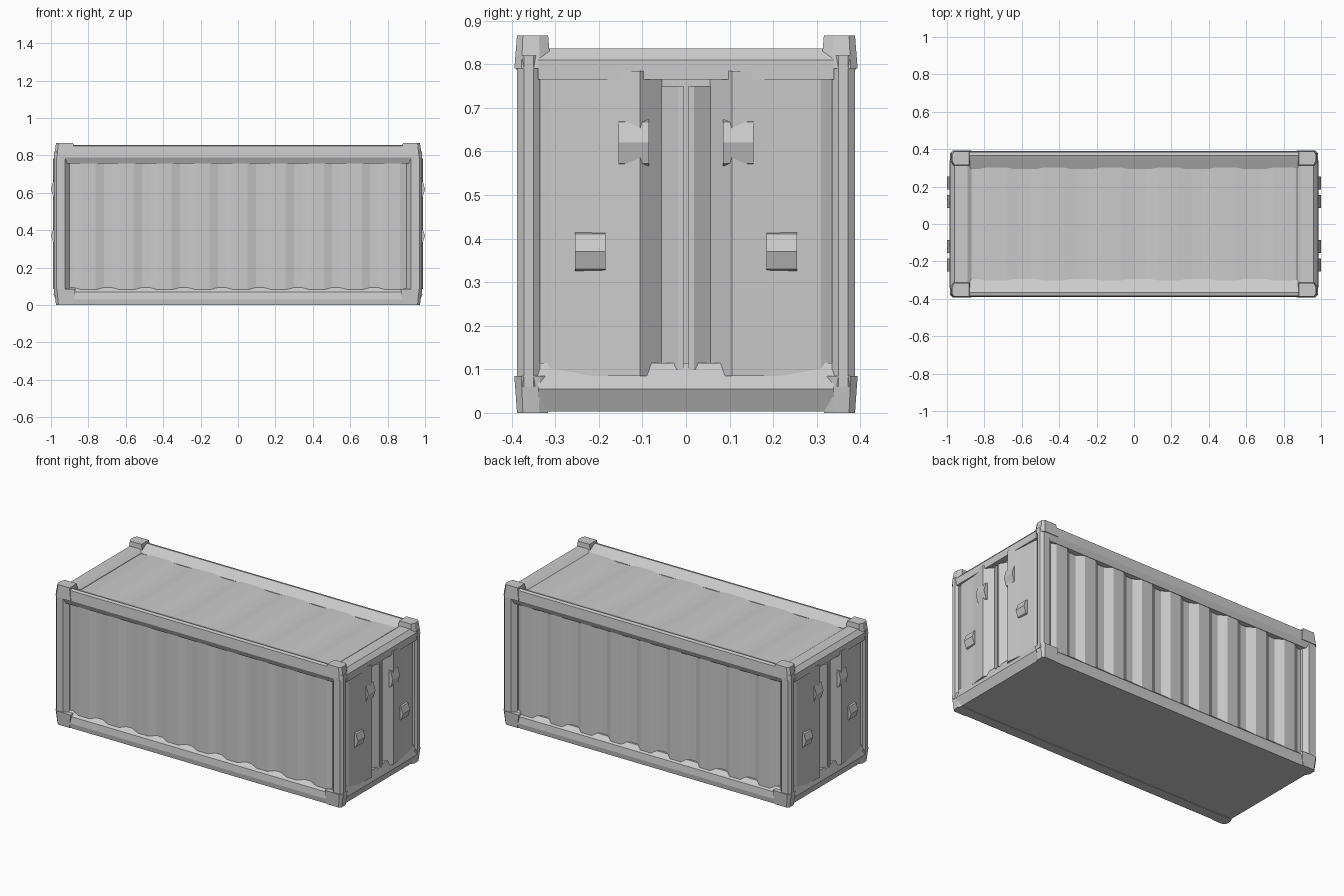
import bpy, bmesh
from mathutils import Vector

if "Cube" in bpy.data.objects:
    bpy.data.objects.remove(bpy.data.objects["Cube"])

steel = bpy.data.materials.new("plain grey steel")
steel.diffuse_color = (0.6, 0.6, 0.6, 1)
steel.use_nodes = True
steel.node_tree.nodes["Principled BSDF"].inputs["Base Color"].default_value = steel.diffuse_color


def finish(name, bm):
    bmesh.ops.recalc_face_normals(bm, faces=bm.faces)
    me = bpy.data.meshes.new(name)
    bm.to_mesh(me)
    bm.free()
    me.materials.append(steel)
    ob = bpy.data.objects.new(name, me)
    bpy.context.collection.objects.link(ob)
    return ob


def prism(name, pts, axis, a, b, flip=(1, 1, 1)):
    """Closed profile pushed along an axis from a to b.
    Profile is (y,z) for x, (x,z) for y, (x,y) for z."""
    bm = bmesh.new()

    def place(p, t):
        v = {'x': (t, p[0], p[1]), 'y': (p[0], t, p[1]), 'z': (p[0], p[1], t)}[axis]
        return Vector((v[0] * flip[0], v[1] * flip[1], v[2] * flip[2]))

    lo = [bm.verts.new(place(p, a)) for p in pts]
    hi = [bm.verts.new(place(p, b)) for p in pts]
    n = len(pts)
    bm.faces.new(lo)
    bm.faces.new(hi)
    for i in range(n):
        j = (i + 1) % n
        bm.faces.new((lo[i], lo[j], hi[j], hi[i]))
    return finish(name, bm)


def corrugated(start, end, waves, inner, outer, back):
    """Trapezoid wave profile closed by a flat back line."""
    step = (end - start) / waves
    pts = [(start, back)]
    for i in range(waves):
        x = start + i * step
        pts += [(x, inner), (x + step * 0.2, inner),
                (x + step * 0.42, outer), (x + step * 0.78, outer)]
    return pts + [(end, inner), (end, back)]


# floor slab
prism("floor", [(-0.38, 0.003), (0.38, 0.003), (0.38, 0.07), (-0.38, 0.07)], 'x', -0.955, 0.955)

# gently ribbed roof sheet
prism("roof", corrugated(-0.92, 0.92, 6, 0.820, 0.826, 0.79), 'y', -0.33, 0.33)

# side rails and walls
for s, side, inner, outer in ((-1, "front", 0.356, 0.369), (1, "back", 0.343, 0.372)):
    f = (1, s, 1)
    prism(side + "_wall", corrugated(-0.92, 0.91, 9, inner, outer, 0.325),
          'z', 0.06, 0.80, f)
    prism(side + "_bottom_rail", [(0.32, 0.0), (0.384, 0.0), (0.388, 0.03),
                                  (0.382, 0.07), (0.355, 0.095), (0.32, 0.095)],
          'x', -0.95, 0.95, f)
    prism(side + "_top_rail", [(0.33, 0.757), (0.375, 0.757), (0.39, 0.79),
                               (0.385, 0.85), (0.365, 0.855), (0.295, 0.823), (0.295, 0.79)],
          'x', -0.95, 0.95, f)

# end frames and doors
for sx, end in ((-1, "left"), (1, "right")):
    f = (sx, 1, 1)
    # door leaves bulge between the posts; the channel in the middle holds a split post
    leaf = [(0.92, 0.345), (0.955, 0.345), (0.972, 0.31), (0.978, 0.2), (0.99, 0.105),
            (0.948, 0.055), (0.92, 0.055)]
    strip = [(0.92, 0.058), (0.948, 0.058), (0.975, 0.018), (0.975, 0.006), (0.92, 0.006)]
    for sy, side in ((-1, "front"), (1, "back")):
        g = (sx, sy, 1)
        prism(f"{end}_{side}_door", leaf, 'z', 0.085, 0.785, g)
        prism(f"{end}_{side}_centre_post", strip, 'z', 0.10, 0.75, g)
        # corner post with chamfered outer edge
        prism(f"{end}_{side}_post", [(0.90, 0.335), (0.972, 0.335), (0.984, 0.35), (0.984, 0.372),
                                     (0.97, 0.388), (0.925, 0.388), (0.90, 0.36)],
              'z', 0.06, 0.82, g)
        # corner blocks at top and bottom
        block = [(0.87, 0.31), (0.970, 0.31), (0.984, 0.335), (0.984, 0.378),
                 (0.968, 0.394), (0.87, 0.394)]
        for level, z0, z1 in (("bottom", 0.0, 0.085), ("top", 0.79, 0.866)):
            ob = prism(f"{end}_{side}_{level}_corner", block, 'z', z0, z1, g)
            # taper the outward cap a little
            for v in ob.data.vertices:
                if abs(v.co.z - (z0 if level == "bottom" else z1)) < 1e-5:
                    v.co.x = sx * (0.928 + (abs(v.co.x) - 0.928) * 0.8)
                    v.co.y = sy * (0.353 + (abs(v.co.y) - 0.353) * 0.85)
    prism(end + "_channel_back", [(0.90, -0.06), (0.945, -0.06), (0.945, 0.06), (0.90, 0.06)],
          'z', 0.06, 0.78, f)
    # sill leans back to the doors, undercut below
    prism(end + "_sill", [(0.90, 0.003), (0.962, 0.003), (0.986, 0.055), (0.968, 0.115),
                          (0.90, 0.115)], 'y', -0.34, 0.34, f)
    prism(end + "_header", [(0.87, 0.765), (0.984, 0.765), (0.984, 0.81),
                            (0.960, 0.836), (0.89, 0.836), (0.87, 0.823)], 'y', -0.34, 0.34, f)
    # door fittings standing out to full length
    for y, z, h in ((-0.22, 0.37, 0.05), (0.22, 0.37, 0.05), (-0.12, 0.62, 0.06), (0.12, 0.62, 0.06)):
        prism(end + "_door_fitting", [(0.96, z - h), (0.986, z - h * 0.8), (1.0, z),
                                      (0.986, z + h * 0.8), (0.96, z + h)],
              'y', y - 0.035, y + 0.035, f)
